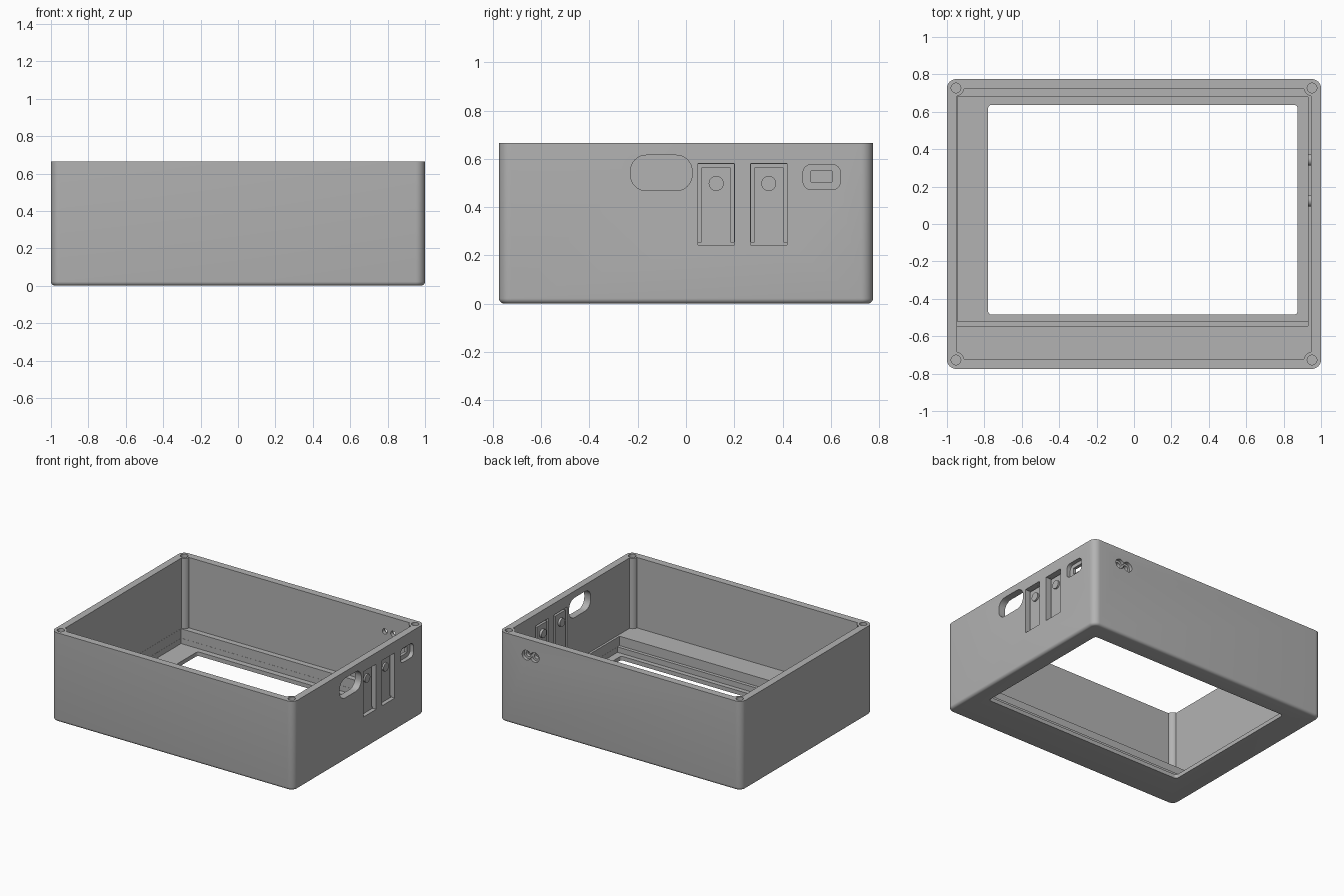
import bpy
import bmesh
from mathutils import Matrix, Vector
from math import pi, radians

if "Cube" in bpy.data.objects:
    bpy.data.objects.remove(bpy.data.objects["Cube"], do_unlink=True)

mat = bpy.data.materials.new("plain grey")
mat.use_nodes = True
GREY = (0.45, 0.45, 0.45, 1)
mat.diffuse_color = GREY
mat.node_tree.nodes["Principled BSDF"].inputs["Base Color"].default_value = GREY

H, WALL_X, WALL_Y, LEDGE = 0.665, 0.947, 0.722, 0.14


def finish(name, bm):
    mesh = bpy.data.meshes.new(name)
    bmesh.ops.recalc_face_normals(bm, faces=bm.faces)
    bm.to_mesh(mesh)
    bm.free()
    obj = bpy.data.objects.new(name, mesh)
    bpy.context.collection.objects.link(obj)
    mesh.materials.append(mat)
    return obj


def box(name, x, y, z, radius=0, axis=2, foot=0):
    """Box from (min, max) ranges; edges along one axis may be rounded."""
    bm = bmesh.new()
    bmesh.ops.create_cube(bm, size=1)
    for v in bm.verts:
        v.co = Vector([(a + b) / 2 + c * (b - a) for c, (a, b) in zip(v.co, (x, y, z))])
    if radius:
        edges = [e for e in bm.edges
                 if abs((e.verts[0].co - e.verts[1].co).normalized()[axis]) > 0.9]
        bmesh.ops.bevel(bm, geom=edges, offset=radius, segments=8, profile=0.5, affect='EDGES')
    if foot:
        low = min(v.co.z for v in bm.verts)
        edges = [e for e in bm.edges if all(v.co.z < low + 0.001 for v in e.verts)]
        bmesh.ops.bevel(bm, geom=edges, offset=foot, segments=5, profile=0.5, affect='EDGES')
    return finish(name, bm)


def cylinder(name, center, radius, length, axis="Z"):
    bm = bmesh.new()
    turn = {"X": Matrix.Rotation(pi / 2, 4, 'Y'), "Y": Matrix.Rotation(pi / 2, 4, 'X'),
            "Z": Matrix.Identity(4)}[axis]
    bmesh.ops.create_cone(bm, cap_ends=True, segments=32, radius1=radius, radius2=radius,
                          depth=length, matrix=Matrix.Translation(center) @ turn)
    return finish(name, bm)


def cut(target, cutter):
    """Subtract the cutter and discard it."""
    mod = target.modifiers.new("cut", 'BOOLEAN')
    mod.operation, mod.solver, mod.object = 'DIFFERENCE', 'EXACT', cutter
    bpy.context.view_layer.objects.active = target
    bpy.ops.object.modifier_apply(modifier=mod.name)
    bpy.data.objects.remove(cutter, do_unlink=True)


# Rounded outer case
case = box("case", (-1, 1), (-0.775, 0.775), (0, H), radius=0.05, foot=0.022)
corners = [(sx * 0.952, sy * 0.727) for sx in (-1, 1) for sy in (-1, 1)]

# Main cavity, leaving round screw posts in the corners
cavity = box("cavity", (-WALL_X, WALL_X), (-WALL_Y, WALL_Y), (LEDGE, 1))
for cx, cy in corners:
    cut(cavity, cylinder("post", (cx, cy, 0.5), 0.043, 2))
cut(case, cavity)
for cx, cy in corners:
    cut(case, cylinder("screw_hole", (cx, cy, H), 0.026, 0.3))

# Stepped screen pocket and window through the floor
cut(case, box("pocket", (-WALL_X + 0.001, 0.93), (-0.545, 0.68), (0.07, LEDGE + 0.1)))
cut(case, box("low_pocket", (-WALL_X + 0.002, 0.929), (-0.52, 0.679), (0.03, LEDGE)))
cut(case, box("window", (-0.78, 0.875), (-0.485, 0.637), (-0.1, 0.1), radius=0.02))

# Oval opening and recessed port on the side
cut(case, box("oval", (0.9, 1.1), (-0.23, 0.025), (0.468, 0.615), radius=0.065, axis=0))
cut(case, box("port_recess", (0.97, 1.1), (0.485, 0.64), (0.472, 0.577), radius=0.035, axis=0))
cut(case, box("port_slot", (0.9, 1.1), (0.518, 0.605), (0.503, 0.55)))

# Flexible push tongues, each freed by a slot on three sides
for i, y in enumerate((0.125, 0.343)):
    cut(case, box("recess", (0.97, 1.1), (y - 0.075, y + 0.075), (0.243, 0.58)))
    slot = box("slot", (0.9, 1.1), (y - 0.0745, y + 0.0745), (0.255, 0.5795))
    cut(slot, box("tongue", (0.8, 1.2), (y - 0.06, y + 0.06), (0.2, 0.565)))
    cut(case, slot)
    pin = cylinder(f"push_button_{i + 1}", (0.956, y, 0.498), 0.031, 0.052, "X")
    pin.data.shade_flat()

# Pair of stepped cable holes in the back
for x in (0.705, 0.773):
    cut(case, cylinder("cable_hole", (x, 0.75, 0.545), 0.02, 0.2, "Y"))
    cut(case, cylinder("cable_hole_rim", (x, 0.79, 0.545), 0.036, 0.08, "Y"))

# Smooth curved surfaces while keeping edges crisp
for obj in list(bpy.context.collection.objects):
    if obj.type == 'MESH' and obj.data.materials and obj.data.materials[0] == mat:
        bpy.ops.object.select_all(action='DESELECT')
        obj.select_set(True)
        bpy.context.view_layer.objects.active = obj
        bpy.ops.object.shade_smooth_by_angle(angle=radians(30))
